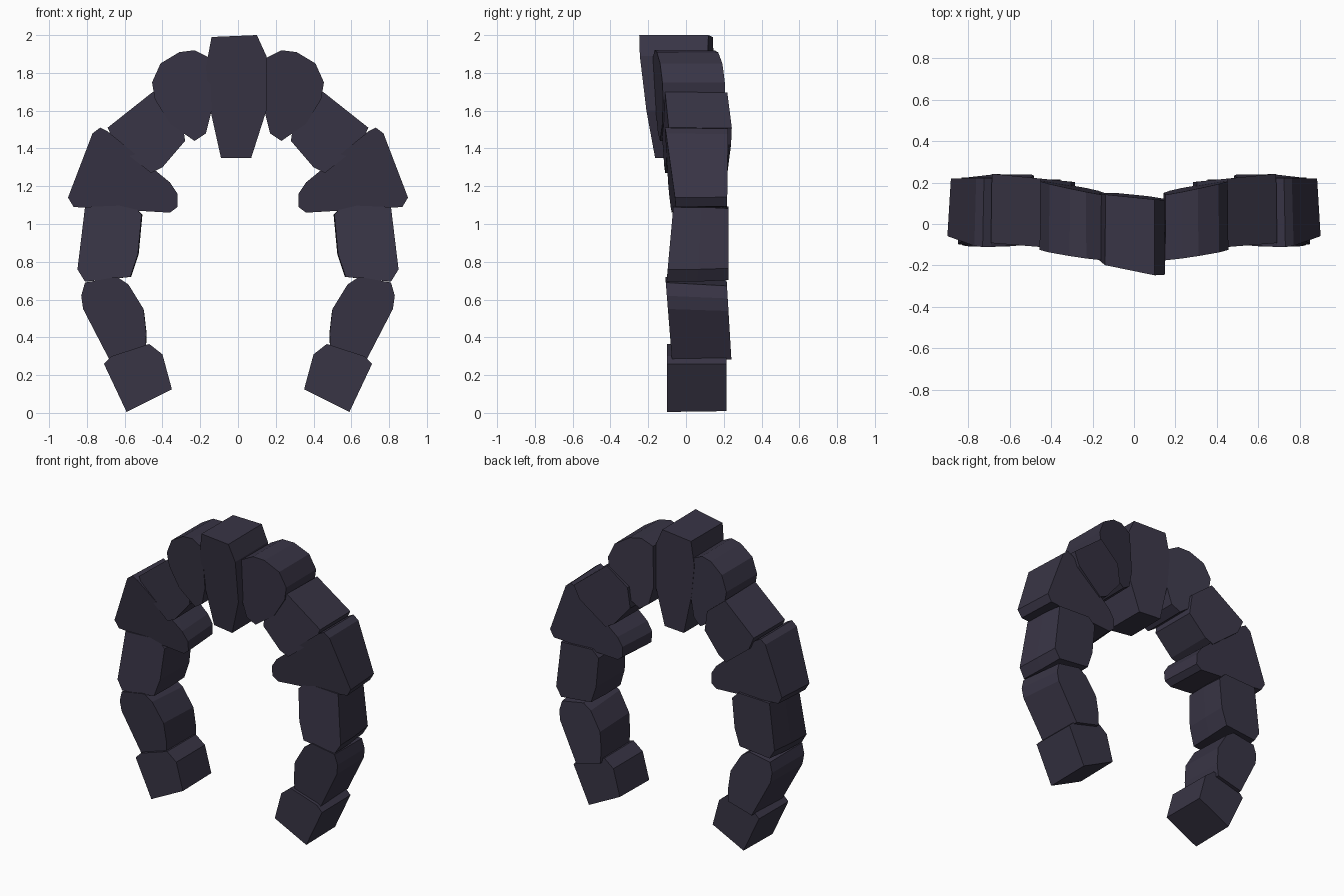
import bpy, bmesh
from mathutils import Vector

if "Cube" in bpy.data.objects:
    bpy.data.objects.remove(bpy.data.objects["Cube"])

mat = bpy.data.materials.new("dark_stone")
mat.diffuse_color = (0.04, 0.035, 0.06, 1)
mat.use_nodes = True
mat.node_tree.nodes["Principled BSDF"].inputs["Base Color"].default_value = mat.diffuse_color


def stone(name, outline, front, back, scale=(1, 1), shift=(0, 0), bulge=1.0, mirror=True):
    """Hull between a front outline and an adjusted back outline.
    front/back = (y, slope along x, slope along z) measured at the outline centre."""
    n = len(outline)
    cx = sum(p[0] for p in outline) / n
    cz = sum(p[1] for p in outline) / n
    pts = []
    for x, z in outline:
        dx, dz = x - cx, z - cz
        yf = front[0] + front[1] * dx + front[2] * dz
        bx, bz = dx * scale[0] + shift[0], dz * scale[1] + shift[1]
        yb = back[0] + back[1] * bx + back[2] * bz
        pts.append(Vector((x, yf, z)))
        pts.append(Vector((cx + bx, yb, cz + bz)))
        if bulge > 1:
            mid = (pts[-1] + pts[-2]) / 2
            pts.append(Vector((cx + (mid.x - cx) * bulge, mid.y, cz + (mid.z - cz) * bulge)))
    for side in ((1, -1) if mirror else (1,)):
        bm = bmesh.new()
        for p in pts:
            bm.verts.new((p.x * side, p.y, p.z))
        res = bmesh.ops.convex_hull(bm, input=bm.verts)
        loose = [v for v in bm.verts if not v.link_faces]
        bmesh.ops.delete(bm, geom=loose, context='VERTS')
        bmesh.ops.dissolve_limit(bm, angle_limit=0.03, verts=bm.verts, edges=bm.edges)
        bmesh.ops.recalc_face_normals(bm, faces=bm.faces)
        label = name if not mirror else name + ("_right" if side > 0 else "_left")
        me = bpy.data.meshes.new(label)
        bm.to_mesh(me)
        bm.free()
        me.materials.append(mat)
        bpy.context.collection.objects.link(bpy.data.objects.new(label, me))


# Foot stones
stone("foot_stone",
      [(0.59, 0.005), (0.35, 0.125), (0.40, 0.31), (0.47, 0.365), (0.67, 0.30), (0.71, 0.26)],
      (-0.10, 0, 0), (0.215, 0, 0), scale=(0.98, 0.98))

# Lower leg stones
stone("lower_leg_stone",
      [(0.68, 0.28), (0.49, 0.33), (0.485, 0.42), (0.50, 0.55), (0.58, 0.68), (0.64, 0.72),
       (0.81, 0.69), (0.83, 0.62), (0.82, 0.55)],
      (-0.095, 0, -0.08), (0.225, 0, -0.06), scale=(0.95, 0.95), shift=(-0.01, -0.01))

# Upper leg stones
stone("upper_leg_stone",
      [(0.81, 1.09), (0.83, 0.90), (0.85, 0.76), (0.81, 0.695), (0.57, 0.72), (0.53, 0.84),
       (0.51, 1.05), (0.56, 1.10)],
      (-0.085, 0, 0.09), (0.225, 0, 0), scale=(0.95, 0.96), shift=(-0.01, 0), bulge=1.02)

# Wide wedge stones at the springing line
stone("wedge_stone",
      [(0.73, 1.51), (0.77, 1.48), (0.87, 1.22), (0.90, 1.14), (0.87, 1.09), (0.36, 1.06),
       (0.32, 1.09), (0.32, 1.16), (0.36, 1.22), (0.69, 1.49)],
      (-0.085, 0.05, -0.12), (0.215, 0.02, 0.02), scale=(0.94, 0.98), shift=(0, 0))

# Shoulder stones
stone("shoulder_stone",
      [(0.45, 1.70), (0.69, 1.51), (0.65, 1.42), (0.46, 1.27), (0.40, 1.30), (0.28, 1.44),
       (0.30, 1.58)],
      (-0.11, 0.08, 0), (0.22, 0.1, 0), scale=(0.98, 0.98))

# Stones flanking the keystone
stone("crown_stone",
      [(0.15, 1.88), (0.23, 1.92), (0.31, 1.91), (0.41, 1.85), (0.455, 1.75), (0.44, 1.66),
       (0.36, 1.53), (0.23, 1.44), (0.17, 1.48), (0.14, 1.60)],
      (-0.145, 0.14, -0.06), (0.175, 0.2, -0.04), scale=(0.98, 0.99))

# Keystone, leaning forward
stone("keystone",
      [(-0.14, 1.99), (0.10, 2.0), (0.15, 1.89), (0.15, 1.60), (0.07, 1.35), (-0.09, 1.35),
       (-0.15, 1.62), (-0.17, 1.83)],
      (-0.19, -0.2, -0.12), (0.135, -0.1, -0.02), scale=(0.98, 1), mirror=False)
